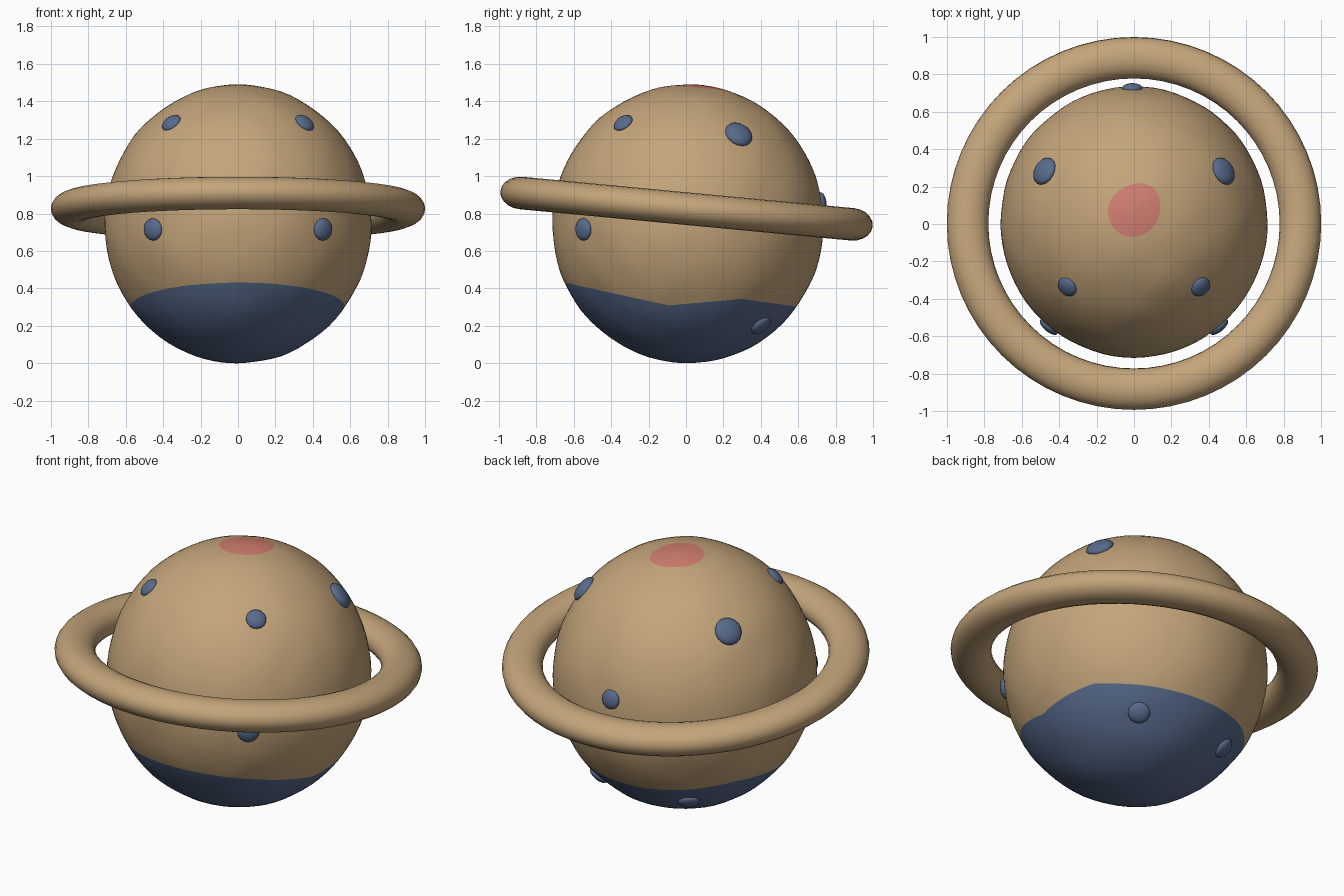
import bpy, bmesh, math
from mathutils import Vector, Matrix, noise

if "Cube" in bpy.data.objects:
    bpy.data.objects.remove(bpy.data.objects["Cube"])

C = Vector((0, 0.01, 0.745))          # globe centre
R = Vector((0.713, 0.725, 0.745))     # globe radii


def material(name, rgb):
    m = bpy.data.materials.new(name)
    m.diffuse_color = (*rgb, 1)
    m.use_nodes = True
    m.node_tree.nodes["Principled BSDF"].inputs["Base Color"].default_value = m.diffuse_color
    return m


tan = material("tan", (0.55, 0.375, 0.195))
blue = material("slate blue", (0.098, 0.148, 0.265))
red = material("coral red", (0.63, 0.205, 0.162))


def finish(bm, name, mats):
    for f in bm.faces:
        f.smooth = True
    me = bpy.data.meshes.new(name)
    bm.to_mesh(me)
    bm.free()
    for m in mats:
        me.materials.append(m)
    ob = bpy.data.objects.new(name, me)
    bpy.context.collection.objects.link(ob)
    return ob


# Globe: slightly lumpy ball with a blue underside and a red spot on top
bm = bmesh.new()
bmesh.ops.create_icosphere(bm, subdivisions=5, radius=1)
for v in bm.verts:
    lump = 1 + 0.007 * noise.noise(v.co * 4)
    v.co = C + Vector(a * b * lump for a, b in zip(v.co, R))

# Underside border: z = height + slope * y, raised at the front
planes = [(0.288, -0.22), (0.317, 0.09), (0.385, -0.14)]
spot_n = Vector((0, 0.09, 1)).normalized()
spot_p = Vector((0, 0.07, 1.472))
cuts = [(Vector((0, 0, h)), Vector((0, -s, 1))) for h, s in planes]
cuts.append((spot_p, spot_n))
for co, no in cuts:
    bmesh.ops.bisect_plane(bm, geom=bm.verts[:] + bm.edges[:] + bm.faces[:],
                           dist=1e-5, plane_co=co, plane_no=no)
for f in bm.faces:
    c = f.calc_center_median()
    front, side, back = (h + s * c.y for h, s in planes)
    if c.z < max(front, min(side, back)):
        f.material_index = 1
    elif (c - spot_p).dot(spot_n) > 0:
        f.material_index = 2
finish(bm, "globe", [tan, blue, red])

# Ring: flattened tube tilted up towards the front
bm = bmesh.new()
N, M = 64, 20
tilt = Matrix.Translation((0, 0.003, 0.826)) @ Matrix.Rotation(math.radians(-5.4), 4, 'X')
rows = []
for i in range(N):
    a = 2 * math.pi * i / N
    row = []
    for j in range(M):
        b = 2 * math.pi * j / M
        r = 0.889 + 0.111 * math.cos(b)
        row.append(bm.verts.new(tilt @ Vector((r * math.cos(a), r * math.sin(a),
                                               0.087 * math.sin(b)))))
    rows.append(row)
for i in range(N):
    p, q = rows[i], rows[(i + 1) % N]
    for j in range(M):
        k = (j + 1) % M
        bm.faces.new((p[j], q[j], q[k], p[k]))
finish(bm, "ring", [tan])


# Studs: flattened blue buttons seated on the globe surface
def stud(name, pos, radius):
    d = Vector(pos) - C
    n = Vector(a / b ** 2 for a, b in zip(d, R)).normalized()
    d /= math.sqrt(sum((a / b) ** 2 for a, b in zip(d, R)))   # snap to surface
    bm = bmesh.new()
    bmesh.ops.create_uvsphere(bm, u_segments=16, v_segments=10, radius=radius)
    m = Matrix.Translation(C + d) @ n.to_track_quat('Z', 'Y').to_matrix().to_4x4()
    bmesh.ops.transform(bm, matrix=m @ Matrix.Diagonal((1, 1, 0.45, 1)), verts=bm.verts)
    finish(bm, name, [blue])


pairs = {"front_upper_stud": ((0.36, -0.34, 1.29), 0.056),
         "front_lower_stud": ((0.455, -0.55, 0.715), 0.06),
         "back_upper_stud": ((0.475, 0.28, 1.22), 0.077),
         "back_lower_stud": ((0.30, 0.40, 0.20), 0.06)}
for name, ((x, y, z), r) in pairs.items():
    for side, s in (("right", 1), ("left", -1)):
        stud(f"{name}_{side}", (s * x, y, z), r)
stud("back_middle_stud", (-0.01, 0.73, 0.86), 0.055)
